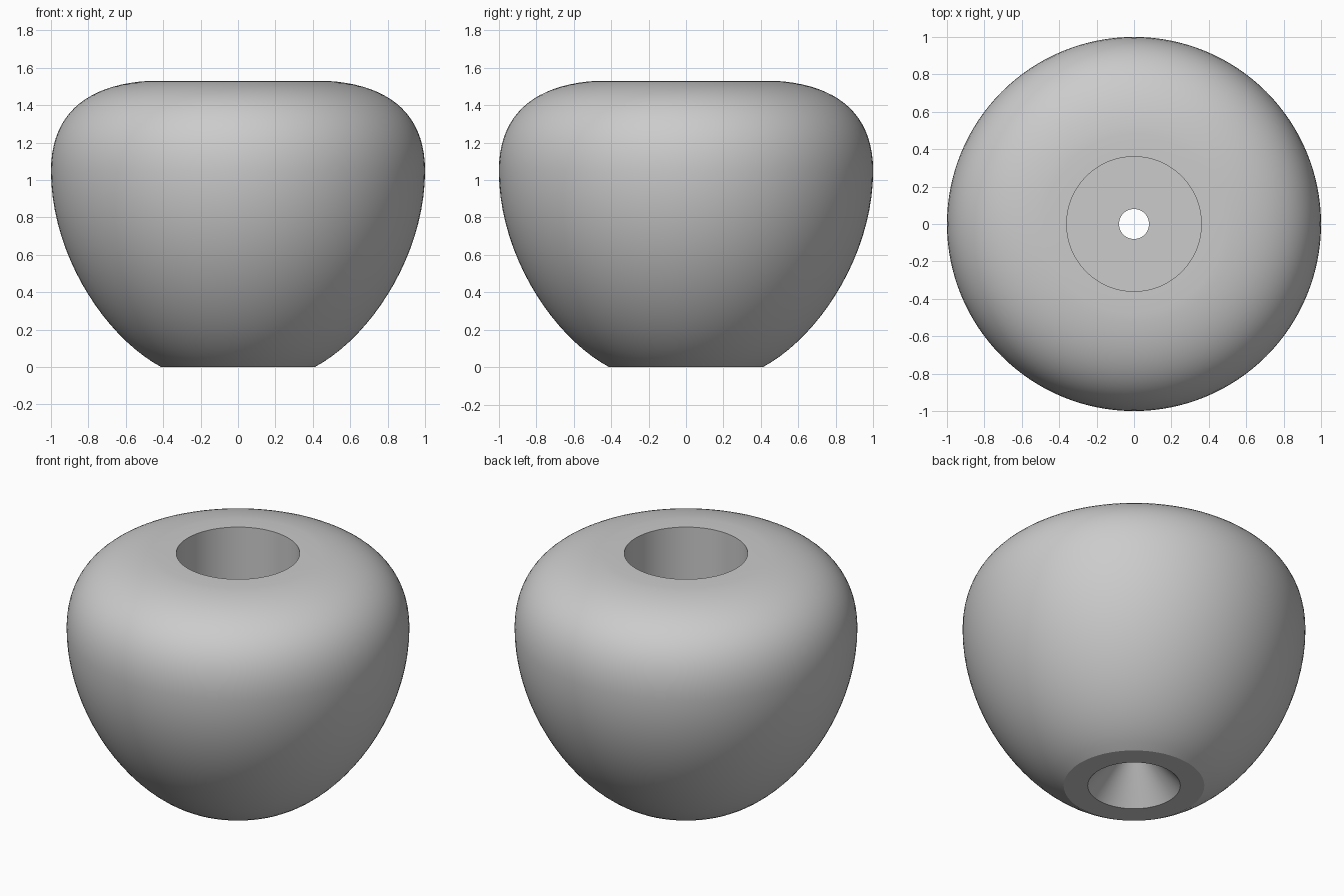
import bpy
import bmesh
from math import tau, radians
from mathutils import Vector
from mathutils.geometry import interpolate_bezier

cube = bpy.data.objects.get("Cube")
if cube:
    bpy.data.objects.remove(cube, do_unlink=True)

SEGMENTS = 128


def curve(a, b, c, d, steps=20):
    """Points (radius, height) along one cubic curve."""
    pts = interpolate_bezier(*[Vector((r, 0, z)) for r, z in (a, b, c, d)], steps)
    return [(p.x, p.z) for p in pts]


def lathe(name, profile, material):
    """Revolve a closed radius/height profile around the z axis."""
    bm = bmesh.new()
    verts = [bm.verts.new((r, 0, z)) for r, z in profile]
    edges = [bm.edges.new((v, verts[(i + 1) % len(verts)])) for i, v in enumerate(verts)]
    bmesh.ops.spin(bm, geom=verts + edges, cent=(0, 0, 0), axis=(0, 0, 1),
                   angle=tau, steps=SEGMENTS, use_merge=True)
    bmesh.ops.remove_doubles(bm, verts=bm.verts, dist=0.0001)
    bmesh.ops.recalc_face_normals(bm, faces=bm.faces)
    mesh = bpy.data.meshes.new(name)
    bm.to_mesh(mesh)
    bm.free()
    mesh.materials.append(material)
    obj = bpy.data.objects.new(name, mesh)
    bpy.context.collection.objects.link(obj)
    bpy.ops.object.select_all(action="DESELECT")
    obj.select_set(True)
    bpy.context.view_layer.objects.active = obj
    bpy.ops.object.shade_smooth_by_angle(angle=radians(20))
    return obj


grey = bpy.data.materials.new("plain grey")
grey.use_nodes = True
color = (0.6, 0.6, 0.6, 1)
grey.diffuse_color = color
grey.node_tree.nodes["Principled BSDF"].inputs["Base Color"].default_value = color

# Rounded outer wall, from the flat base up to the flat rim
lower_wall = curve((0.41, 0), (0.71, 0.16), (1, 0.6), (1, 1.05))
shoulder = curve((1, 1.05), (1, 1.36), (0.8, 1.51), (0.48, 1.53))

# Wide round recess in the top, narrow bore, flared opening in the base
bore = [(0.36, 1.53), (0.36, 0.77), (0.08, 0.77), (0.08, 0.22), (0.27, 0)]

lathe("knob_body", lower_wall + shoulder[1:] + bore, grey)
